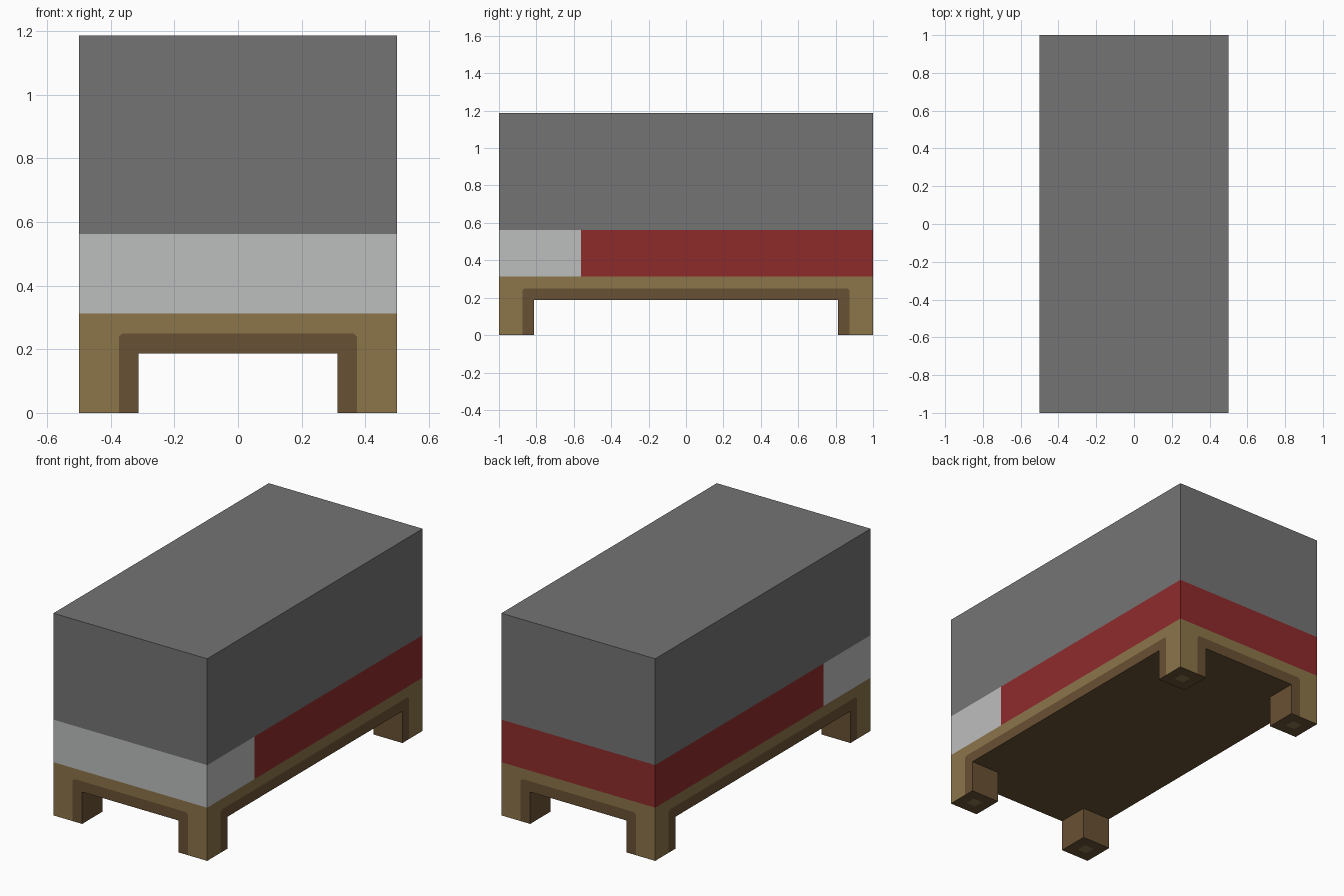
import bpy
import bmesh
from mathutils import Vector

cube = bpy.data.objects.get("Cube")
if cube:
    bpy.data.objects.remove(cube, do_unlink=True)

# Shared sizes: everything sits on a 1/16 unit step
U = 1 / 16
LEG = 3 * U            # leg width and height
RAIL_TOP = 5 * U       # top of the wooden frame
BEDDING_TOP = 9 * U    # top of the blanket and pillow
TOP = 19 * U
PILLOW_END = -9 * U
HALF_X, HALF_Y = 8 * U, 16 * U


def linear(c):
    c /= 255
    return c / 12.92 if c <= 0.04045 else ((c + 0.055) / 1.055) ** 2.4


def make_material(name, rgb):
    mat = bpy.data.materials.new(name)
    mat.use_nodes = True
    color = [linear(c) for c in rgb] + [1.0]
    mat.diffuse_color = color
    mat.node_tree.nodes["Principled BSDF"].inputs["Base Color"].default_value = color
    return mat


MATERIALS = [
    make_material("grey cover", (116, 116, 116)),
    make_material("white pillow", (188, 190, 189)),
    make_material("red blanket", (143, 43, 43)),
    make_material("light wood", (140, 117, 74)),
    make_material("dark wood trim", (105, 81, 52)),
]
GREY, WHITE, RED, LIGHT, DARK = range(len(MATERIALS))


def box(low, high):
    bm = bmesh.new()
    low, high = Vector(low), Vector(high)
    bmesh.ops.create_cube(bm, size=1)
    for v in bm.verts:
        v.co = [l + (c + 0.5) * (h - l) for c, l, h in zip(v.co, low, high)]
    return bm


def cut(bm, point, normal, keep=lambda f: True):
    """Split the faces chosen by keep along a plane."""
    faces = [f for f in bm.faces if keep(f)]
    edges = {e for f in faces for e in f.edges}
    verts = {v for f in faces for v in f.verts}
    bmesh.ops.bisect_plane(bm, geom=faces + list(edges) + list(verts),
                           plane_co=point, plane_no=normal, dist=1e-5)


def finish(name, bm, rule):
    bm.normal_update()
    for f in bm.faces:
        f.material_index = rule(f.calc_center_median(), f.normal)
    mesh = bpy.data.meshes.new(name)
    bm.to_mesh(mesh)
    bm.free()
    for mat in MATERIALS:
        mesh.materials.append(mat)
    bpy.context.collection.objects.link(bpy.data.objects.new(name, mesh))


# Body: one block split into frame, bedding and cover
body = box((-HALF_X, -HALF_Y, LEG), (HALF_X, HALF_Y, TOP))
for z in (4 * U, RAIL_TOP, BEDDING_TOP):
    cut(body, (0, 0, z), (0, 0, 1))
cut(body, (0, PILLOW_END, 0), (0, 1, 0),
    lambda f: RAIL_TOP < f.calc_center_median().z < BEDDING_TOP)


def in_trim_band(f):
    return f.calc_center_median().z < 4 * U and abs(f.normal.z) < 0.5


# Rail trim ends, with small clipped upper corners
CLIP = 0.012
for side in (-1, 1):
    for axis, half in ((0, HALF_X), (1, HALF_Y)):
        point = Vector((0, 0, 4 * U))
        normal = Vector((0, 0, 0))
        point[axis] = side * (half - 2 * U)
        normal[axis] = side
        cut(body, point, normal, in_trim_band)
        point[axis] -= side * CLIP
        normal.z = 1
        cut(body, point, normal, in_trim_band)


def body_color(c, n):
    if c.z > BEDDING_TOP:
        return GREY
    if c.z > RAIL_TOP:
        return WHITE if c.y < PILLOW_END else RED
    if n.z < -0.5:
        return DARK
    if c.z > 4 * U:
        return LIGHT
    along, half = (c.y, HALF_Y) if abs(n.x) > 0.5 else (c.x, HALF_X)
    inside = abs(along) < half - 2 * U
    clipped = abs(along) + c.z > half + 2 * U - CLIP
    return DARK if inside and not clipped else LIGHT


finish("bed_body", body, body_color)

# Legs: light outside, dark inner edges and faces, light square underneath
for sx, x_name in ((-1, "right"), (1, "left")):
    for sy, y_name in ((-1, "front"), (1, "back")):
        xs = sorted((sx * HALF_X, sx * (HALF_X - LEG)))
        ys = sorted((sy * HALF_Y, sy * (HALF_Y - LEG)))
        leg = box((xs[0], ys[0], 0), (xs[1], ys[1], LEG))
        for step in (1, 2):
            cut(leg, (sx * (HALF_X - step * U), 0, 0), (1, 0, 0))
            cut(leg, (0, sy * (HALF_Y - step * U), 0), (0, 1, 0))

        def leg_color(c, n, sx=sx, sy=sy):
            dx, dy = HALF_X - abs(c.x), HALF_Y - abs(c.y)
            if abs(n.z) > 0.5:
                return LIGHT if U < dx < 2 * U and U < dy < 2 * U else DARK
            if n.x * sx > 0.5:
                return LIGHT if dy < 2 * U else DARK
            if n.y * sy > 0.5:
                return LIGHT if dx < 2 * U else DARK
            return DARK

        finish(f"{y_name}_{x_name}_leg", leg, leg_color)
